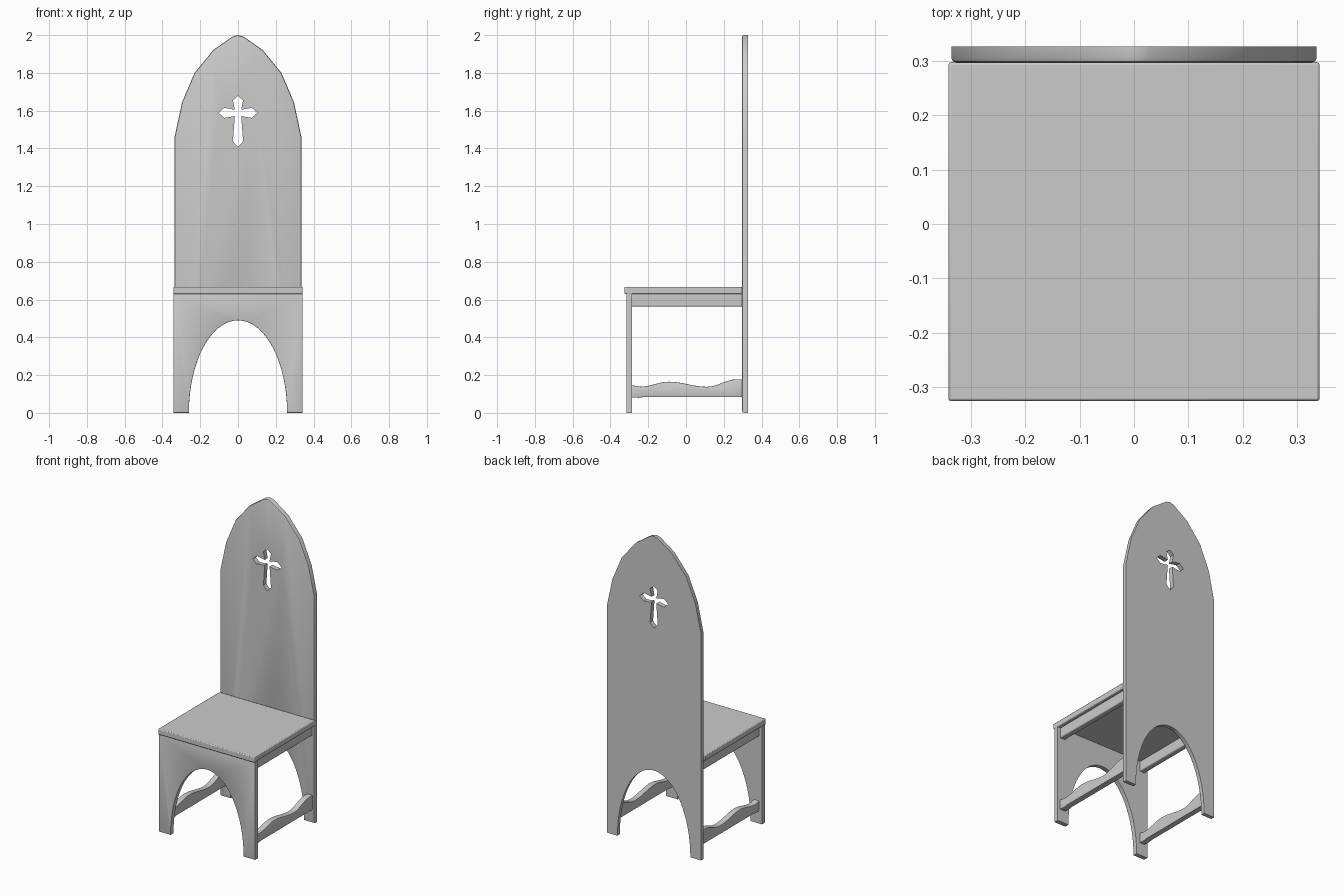
import bpy, bmesh, math

if "Cube" in bpy.data.objects:
    bpy.data.objects.remove(bpy.data.objects["Cube"])


def extrude_profile(name, pts, axis, start, end, bevel=0.0):
    """Extrude a 2D outline along x (pts are y,z) or y (pts are x,z); bevel the start side's rim."""
    place = (lambda a, b, d: (d, a, b)) if axis == 'x' else (lambda a, b, d: (a, d, b))
    bm = bmesh.new()
    first = [bm.verts.new(place(a, b, start)) for a, b in pts]
    last = [bm.verts.new(place(a, b, end)) for a, b in pts]
    n = len(pts)
    cap = bm.faces.new(first)
    bm.faces.new(last[::-1])
    for i in range(n):
        j = (i + 1) % n
        bm.faces.new((first[j], first[i], last[i], last[j]))
    bmesh.ops.recalc_face_normals(bm, faces=bm.faces[:])
    if bevel:
        bmesh.ops.bevel(bm, geom=list(cap.edges), offset=bevel, segments=2,
                        profile=0.5, affect='EDGES')
    me = bpy.data.meshes.new(name)
    bm.to_mesh(me)
    bm.free()
    ob = bpy.data.objects.new(name, me)
    bpy.context.collection.objects.link(ob)
    return ob


def box(name, x, y, z, bevel):
    pts = [(y[0], z[0]), (y[1], z[0]), (y[1], z[1]), (y[0], z[1])]
    ob = extrude_profile(name, pts, 'x', *x)
    mod = ob.modifiers.new("rounded_edges", 'BEVEL')
    mod.width, mod.segments = bevel, 2
    return ob


def mirrored(half):
    """Complete a right-hand outline that starts and ends on x = 0."""
    return half + [(-a, b) for a, b in reversed(half) if a > 1e-6]


def smooth_part(ob):
    bpy.ops.object.select_all(action='DESELECT')
    ob.select_set(True)
    bpy.context.view_layer.objects.active = ob
    bpy.ops.object.shade_smooth_by_angle(angle=math.radians(30))


# Elliptical leg opening, from its crown down to the right foot
arch = [(0.26 * math.sin(t), 0.49 * math.cos(t))
        for t in (math.pi / 2 * i / 16 for i in range(17))]
arch[-1] = (0.26, 0.0)


def panel_outline(upper):
    right = arch + upper
    left = [(-a, b) for a, b in reversed(right) if a > 1e-6]
    return right + left


# Front leg panel
front = extrude_profile("front_leg_panel",
                        panel_outline([(0.342, 0.0), (0.342, 0.632)]),
                        'y', -0.316, -0.286, 0.003)

# Tall pointed back with rounded front rim
back = extrude_profile("back_panel", panel_outline(
    [(0.336, 0.0), (0.336, 1.46), (0.296, 1.645), (0.23, 1.80),
     (0.13, 1.922), (0.028, 1.993), (0.0, 2.0)]), 'y', 0.297, 0.327, 0.008)

# Cross-shaped opening in the back
cross = extrude_profile("cross_cutter", mirrored(
    [(0.0, 1.678), (0.027, 1.655), (0.017, 1.605), (0.073, 1.615),
     (0.102, 1.588), (0.073, 1.562), (0.017, 1.571), (0.027, 1.438),
     (0.0, 1.408)]), 'y', 0.2, 0.4)
cross.hide_render = True
cut = back.modifiers.new("cross_opening", 'BOOLEAN')
cut.object, cut.operation, cut.solver = cross, 'DIFFERENCE', 'EXACT'
bpy.context.view_layer.objects.active = back
bpy.ops.object.modifier_apply(modifier=cut.name)
bpy.data.objects.remove(cross)

# Seat board
seat = box("seat", (-0.342, 0.342), (-0.326, 0.298), (0.63, 0.667), 0.005)

# Wavy stretcher outline: smooth ease between the crests and hollows
keys = [(-0.29, 0.146), (-0.24, 0.139), (-0.09, 0.165), (0.11, 0.138), (0.27, 0.178), (0.30, 0.178)]
wave = []
for (y0, z0), (y1, z1) in zip(keys, keys[1:]):
    for i in range(6):
        t = i / 6
        wave.append((y0 + (y1 - y0) * t, z0 + (z1 - z0) * (1 - math.cos(math.pi * t)) / 2))
wave.append(keys[-1])
stretcher = wave + [(0.30, 0.084), (-0.22, 0.084), (-0.25, 0.08), (-0.29, 0.082)]

# Side rails and stretchers on both sides
parts = [front, back, seat]
for label, s in (("left", -1), ("right", 1)):
    x = sorted((s * 0.285, s * 0.322))
    parts.append(box(label + "_seat_rail", x, (-0.29, 0.30), (0.563, 0.632), 0.006))
    parts.append(extrude_profile(label + "_stretcher", stretcher, 'x',
                                 s * 0.322, s * 0.285, 0.003))

for part in parts:
    smooth_part(part)
